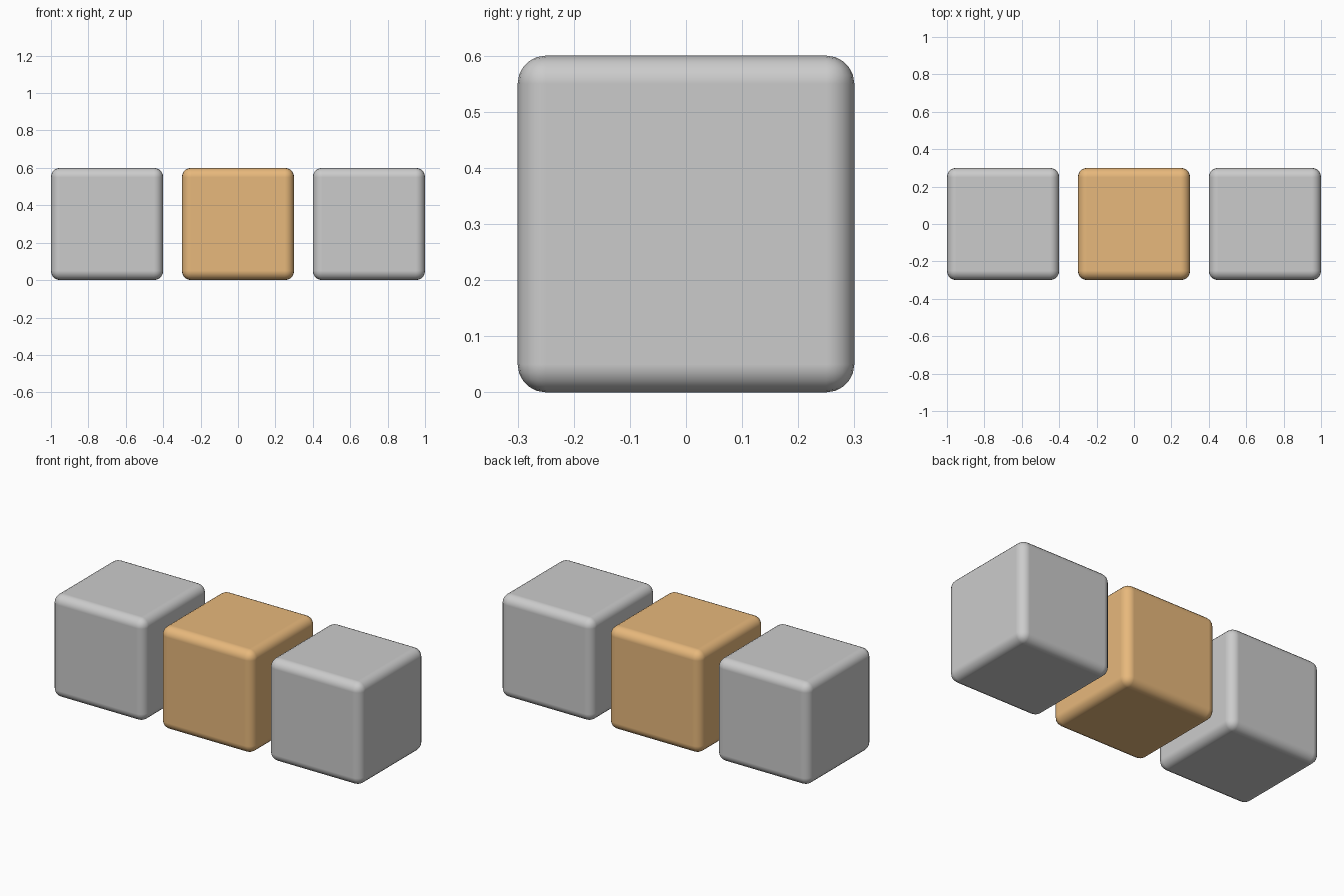
import bpy

if "Cube" in bpy.data.objects:
    bpy.data.objects.remove(bpy.data.objects["Cube"])

SIZE, RADIUS, SPACING = 0.6, 0.05, 0.7

# Warm orange finish for the middle block
orange = bpy.data.materials.new("orange")
orange.diffuse_color = (0.8, 0.48, 0.2, 1)
orange.use_nodes = True
orange.node_tree.nodes["Principled BSDF"].inputs["Base Color"].default_value = orange.diffuse_color


def rounded_block(name, x, material=None):
    bpy.ops.mesh.primitive_cube_add(size=SIZE, location=(x, 0, SIZE / 2))
    block = bpy.context.object
    block.name = name
    bevel = block.modifiers.new("rounded_edges", 'BEVEL')
    bevel.width = RADIUS
    bevel.segments = 5
    bevel.harden_normals = True
    bpy.ops.object.shade_smooth()
    if material:
        block.data.materials.append(material)
    return block


# Row of three rounded blocks
rounded_block("left_block", -SPACING)
rounded_block("middle_block", 0, orange)
rounded_block("right_block", SPACING)
